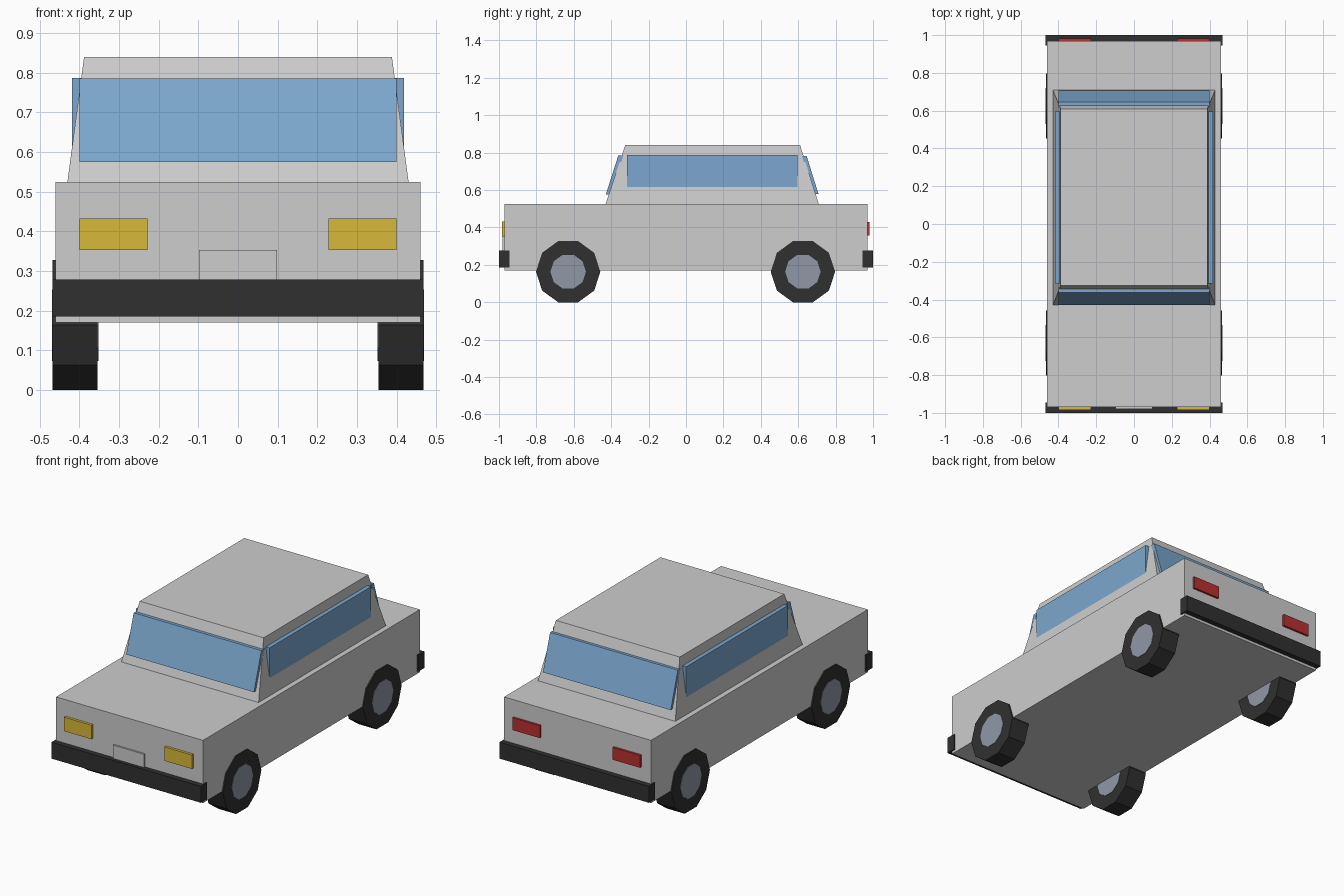
import bpy
import bmesh
from math import pi
from mathutils import Matrix

cube = bpy.data.objects.get("Cube")
if cube:
    bpy.data.objects.remove(cube, do_unlink=True)


def material(name, r, g, b):
    m = bpy.data.materials.new(name)
    m.use_nodes = True
    m.diffuse_color = (r, g, b, 1)
    bsdf = next(n for n in m.node_tree.nodes if n.type == "BSDF_PRINCIPLED")
    bsdf.inputs["Base Color"].default_value = (r, g, b, 1)
    bsdf.inputs["Roughness"].default_value = 0.8
    return m


paint = material("pale grey paint", 0.61, 0.61, 0.61)
glass = material("blue glass", 0.2, 0.39, 0.62)
rubber = material("black rubber", 0.03, 0.03, 0.03)
steel = material("wheel steel", 0.28, 0.31, 0.38)
amber = material("amber lamp", 0.69, 0.48, 0.04)
red = material("red lamp", 0.5, 0.03, 0.03)


def finish(name, bm, mat):
    bmesh.ops.recalc_face_normals(bm, faces=bm.faces)
    mesh = bpy.data.meshes.new(name)
    bm.to_mesh(mesh)
    bm.free()
    mesh.materials.append(mat)
    ob = bpy.data.objects.new(name, mesh)
    bpy.context.collection.objects.link(ob)
    return ob


def loft(name, mat, z0, z1, low, high):
    """Six-sided block; low and high are (x0, x1, y0, y1) at each level."""
    bm = bmesh.new()
    bmesh.ops.create_cube(bm, size=2)
    for v in bm.verts:
        x0, x1, y0, y1 = high if v.co.z > 0 else low
        v.co = (x1 if v.co.x > 0 else x0,
                y1 if v.co.y > 0 else y0,
                z1 if v.co.z > 0 else z0)
    return finish(name, bm, mat)


def box(name, mat, x0, x1, y0, y1, z0, z1):
    return loft(name, mat, z0, z1, (x0, x1, y0, y1), (x0, x1, y0, y1))


def wheel_disc(name, mat, radius, x0, x1, y, z):
    bm = bmesh.new()
    bmesh.ops.create_cone(bm, cap_ends=True, segments=10, radius1=radius,
                          radius2=radius, depth=x1 - x0)
    # Turn the axle along x, with a flat side on the ground
    turn = Matrix.Rotation(pi / 2, 4, "X") @ Matrix.Rotation(pi / 2, 4, "Y")
    turn = Matrix.Rotation(pi / 2, 4, "Z") @ Matrix.Rotation(pi / 2, 4, "X")
    bm.transform(Matrix.Translation(((x0 + x1) / 2, y, z)) @ turn)
    # Align a corner with the horizontal centre line
    if not any(abs(v.co.z - z) < 0.001 for v in bm.verts):
        bm.transform(Matrix.Translation((0, y, z)) @ Matrix.Rotation(pi / 10, 4, "X")
                     @ Matrix.Translation((0, -y, -z)))
    return finish(name, bm, mat)


# Body and tapered cabin
box("body", paint, -0.46, 0.46, -0.97, 0.97, 0.17, 0.525)
loft("cabin", paint, 0.525, 0.84,
     (-0.43, 0.43, -0.43, 0.71), (-0.388, 0.388, -0.325, 0.61))

# Sloping front and rear glass
loft("windshield", glass, 0.575, 0.785,
     (-0.4, 0.4, -0.429, -0.4), (-0.4, 0.4, -0.362, -0.335))
loft("rear_window", glass, 0.58, 0.782,
     (-0.4, 0.4, 0.68, 0.708), (-0.4, 0.4, 0.62, 0.645))

# Bumpers
box("front_bumper", rubber, -0.468, 0.468, -1, -0.945, 0.185, 0.278)
box("rear_bumper", rubber, -0.468, 0.468, 0.945, 1, 0.185, 0.278)

# Blank front plate
box("front_plate", paint, -0.098, 0.098, -0.98, -0.965, 0.27, 0.353)

# Paired parts
for side, s in (("left", 1), ("right", -1)):
    def span(a, b):
        return sorted((s * a, s * b))

    box(side + "_side_window", glass, *span(0.39, 0.418), -0.315, 0.595, 0.575, 0.787)
    box(side + "_headlight", amber, *span(0.228, 0.4), -0.985, -0.96, 0.353, 0.432)
    box(side + "_tail_light", red, *span(0.228, 0.4), 0.96, 0.982, 0.358, 0.428)
    for end, y in (("front", -0.63), ("rear", 0.625)):
        wheel_disc(f"{end}_{side}_tire", rubber, 0.172, *span(0.354, 0.467), y, 0.1636)
        wheel_disc(f"{end}_{side}_hub", steel, 0.095, *span(0.352, 0.469), y, 0.1636)
